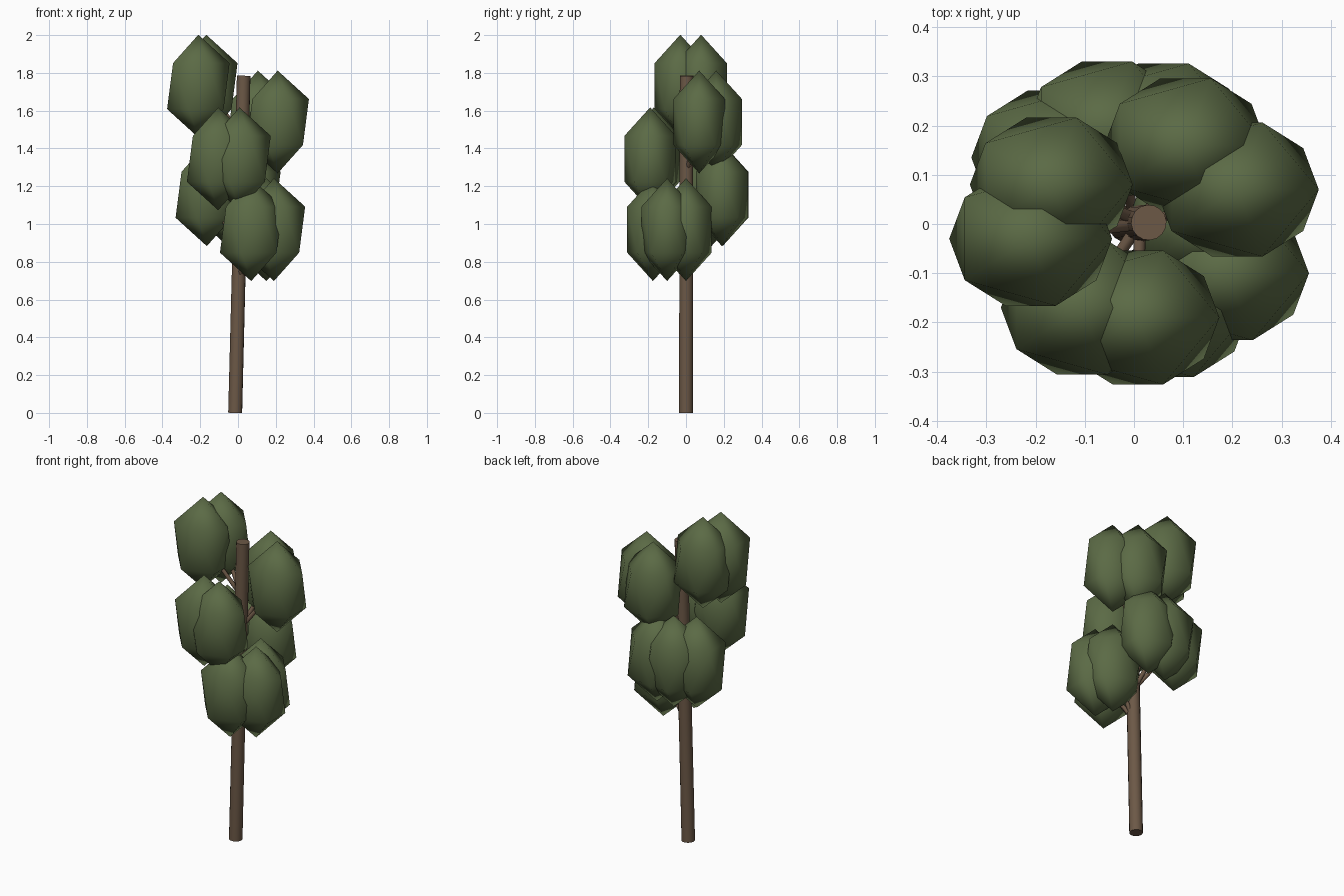
import bpy
from mathutils import Vector

if "Cube" in bpy.data.objects:
    bpy.data.objects.remove(bpy.data.objects["Cube"])


def material(name, rgb):
    m = bpy.data.materials.new(name)
    m.diffuse_color = (*rgb, 1)
    m.use_nodes = True
    m.node_tree.nodes["Principled BSDF"].inputs["Base Color"].default_value = m.diffuse_color
    return m


leaf = material("leaf_green", (0.105, 0.145, 0.06))
bark = material("bark_brown", (0.15, 0.098, 0.062))


def finish(name, mat):
    o = bpy.context.object
    o.name = name
    o.data.materials.append(mat)
    bpy.ops.object.shade_smooth()
    return o


def rod(name, a, b, r1, r2, sides):
    """Tapered round rod between two points."""
    a, b = Vector(a), Vector(b)
    d = b - a
    bpy.ops.mesh.primitive_cone_add(vertices=sides, radius1=r1, radius2=r2,
                                    depth=d.length, location=(a + b) / 2)
    o = finish(name, bark)
    o.rotation_euler = d.to_track_quat('Z', 'Y').to_euler()
    bpy.ops.object.shade_smooth_by_angle(angle=0.9)


BASE, TOP = Vector((-0.015, 0, 0)), Vector((0.03, 0.003, 1.785))
rod("trunk", BASE, TOP, 0.037, 0.036, 16)

# Five tiers of foliage: centre height, then (x, y) of every clump
tiers = [
    (0.97, [(0.07, -0.175), (0.19, -0.10), (0.15, 0.0)]),
    (1.155, [(-0.165, 0.135), (-0.055, 0.194), (0.06, 0.19)]),
    (1.345, [(-0.105, -0.17), (0.008, -0.19)]),
    (1.54, [(0.21, 0.07), (0.105, 0.16)]),
    (1.73, [(-0.21, -0.03), (-0.168, 0.08)]),
]
for t, (z, clumps) in enumerate(tiers):
    zs = z - 0.27
    start = BASE.lerp(TOP, zs / 1.785)
    for c, (x, y) in enumerate(clumps):
        # leaf clump: stretched icosahedron
        bpy.ops.mesh.primitive_ico_sphere_add(subdivisions=1, radius=1, location=(x, y, z))
        o = finish(f"leaf_clump_{t}_{c}", leaf)
        o.scale = (0.185, 0.16, 0.272)
        # twig holding it
        rod(f"twig_{t}_{c}", start, (x, y, z), 0.013, 0.009, 8)
